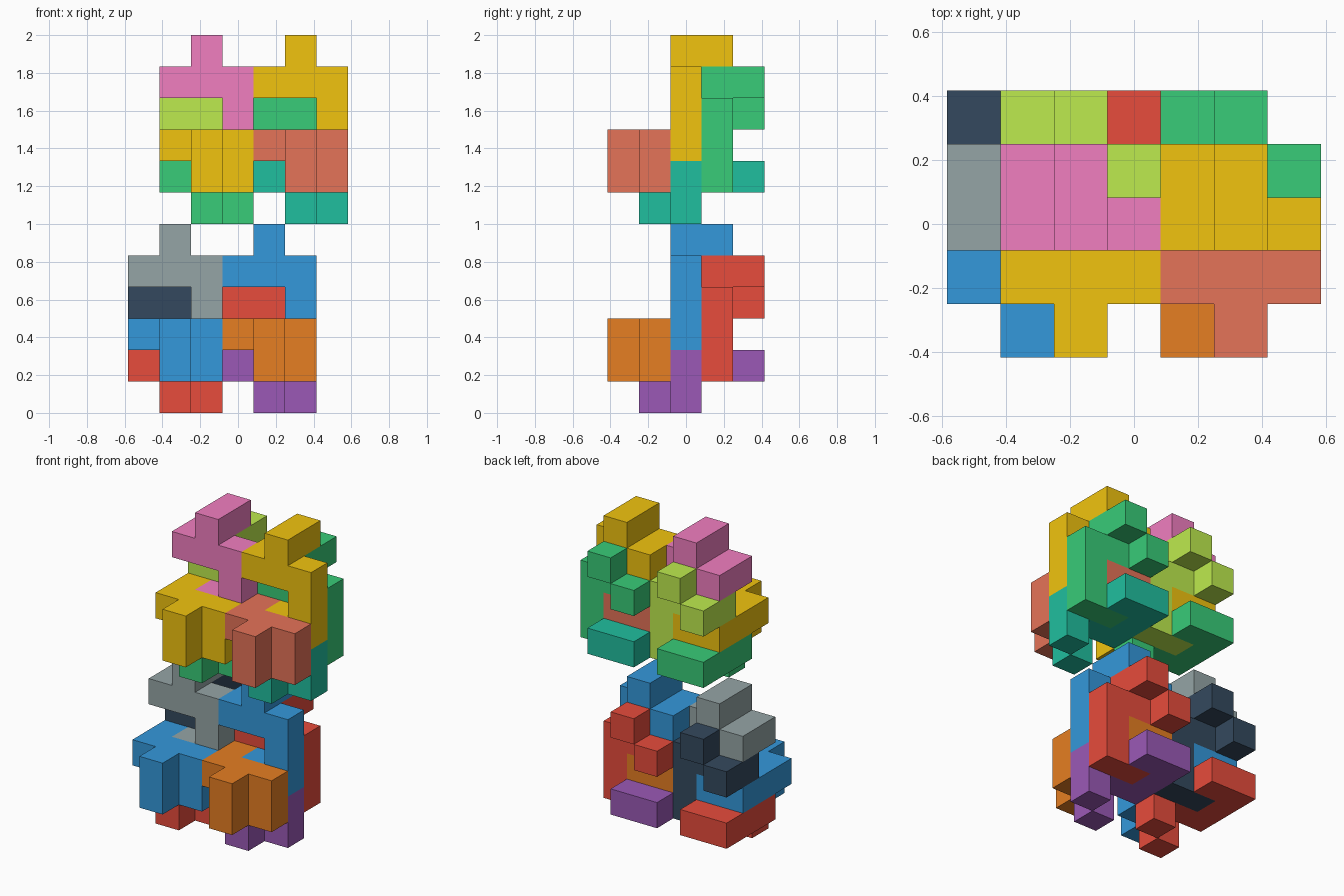
import bpy, bmesh
from mathutils import Vector

if "Cube" in bpy.data.objects:
    bpy.data.objects.remove(bpy.data.objects["Cube"])

U = 1 / 6  # size of one cube cell

# Two orientations of the same nine-cell piece, as (x, y, z) cells
UPRIGHT = [(1, 2, 5), (1, 3, 5), (0, 2, 4), (1, 2, 4), (2, 2, 4),
           (0, 3, 4), (2, 2, 3), (2, 2, 2), (1, 2, 2)]
FLAT = [(1, 4, 1), (0, 4, 1), (0, 3, 1), (0, 2, 1), (1, 2, 1),
        (2, 2, 1), (2, 2, 0), (1, 1, 1), (1, 1, 0)]

# Four interlocking pieces of a group: name, cells, shift
PIECES = [("top_piece", UPRIGHT, (0, 0, 0)),
          ("back_piece", UPRIGHT, (0, 1, -1)),
          ("front_piece", FLAT, (0, -1, 1)),
          ("bottom_piece", FLAT, (0, 0, 0))]

# Each group: name, shift, colour of each of its pieces
GROUPS = [("lower_left", (0, 0, 0), ("grey", "navy", "blue", "red")),
          ("lower_right", (3, 0, 0), ("blue", "red", "orange", "purple")),
          ("upper_left", (1, 0, 6), ("pink", "lime", "gold", "green")),
          ("upper_right", (4, 0, 6), ("gold", "green", "salmon", "teal"))]

COLOURS = {"grey": "95a5a6", "navy": "34495e", "blue": "3498db", "red": "e74c3c",
           "orange": "e67e22", "purple": "9b59b6", "pink": "f17ec0", "lime": "beeb4e",
           "gold": "f1c40f", "green": "38cc78", "salmon": "e57358", "teal": "20bf9f"}


def material(name):
    mat = bpy.data.materials.get(name)
    if not mat:
        mat = bpy.data.materials.new(name)
        srgb = [int(COLOURS[name][i:i + 2], 16) / 255 for i in (0, 2, 4)]
        mat.diffuse_color = [((c + 0.055) / 1.055) ** 2.4 for c in srgb] + [1]
        mat.use_nodes = True
        mat.node_tree.nodes["Principled BSDF"].inputs["Base Color"].default_value = mat.diffuse_color
    return mat


def cube_piece(name, cells, shift, colour):
    """Closed skin around a set of grid cells, with flat areas merged."""
    bm = bmesh.new()
    filled = set(cells)
    for cell in cells:
        for axis in range(3):
            for side in (-1, 1):
                n = [0, 0, 0]
                n[axis] = side
                if tuple(c + d for c, d in zip(cell, n)) in filled:
                    continue
                corners = []
                for a, b in ((-1, -1), (1, -1), (1, 1), (-1, 1)):
                    p = Vector(n)
                    p[(axis + 1) % 3] = a * side
                    p[(axis + 2) % 3] = b
                    p = Vector(cell) + shift + (p + Vector((1, 1, 1))) / 2
                    corners.append(bm.verts.new((p - Vector((3.5, 2.5, 0))) * U))
                bm.faces.new(corners)
    bmesh.ops.remove_doubles(bm, verts=bm.verts, dist=U / 100)
    bmesh.ops.dissolve_limit(bm, angle_limit=0.01, verts=bm.verts, edges=bm.edges)
    bmesh.ops.recalc_face_normals(bm, faces=bm.faces)
    mesh = bpy.data.meshes.new(name)
    bm.to_mesh(mesh)
    bm.free()
    mesh.materials.append(material(colour))
    bpy.context.collection.objects.link(bpy.data.objects.new(name, mesh))


# Repeat the four-piece group on its grid
for group, offset, colours in GROUPS:
    for (part, cells, shift), colour in zip(PIECES, colours):
        cube_piece(f"{group}_{part}", cells, Vector(offset) + Vector(shift), colour)
